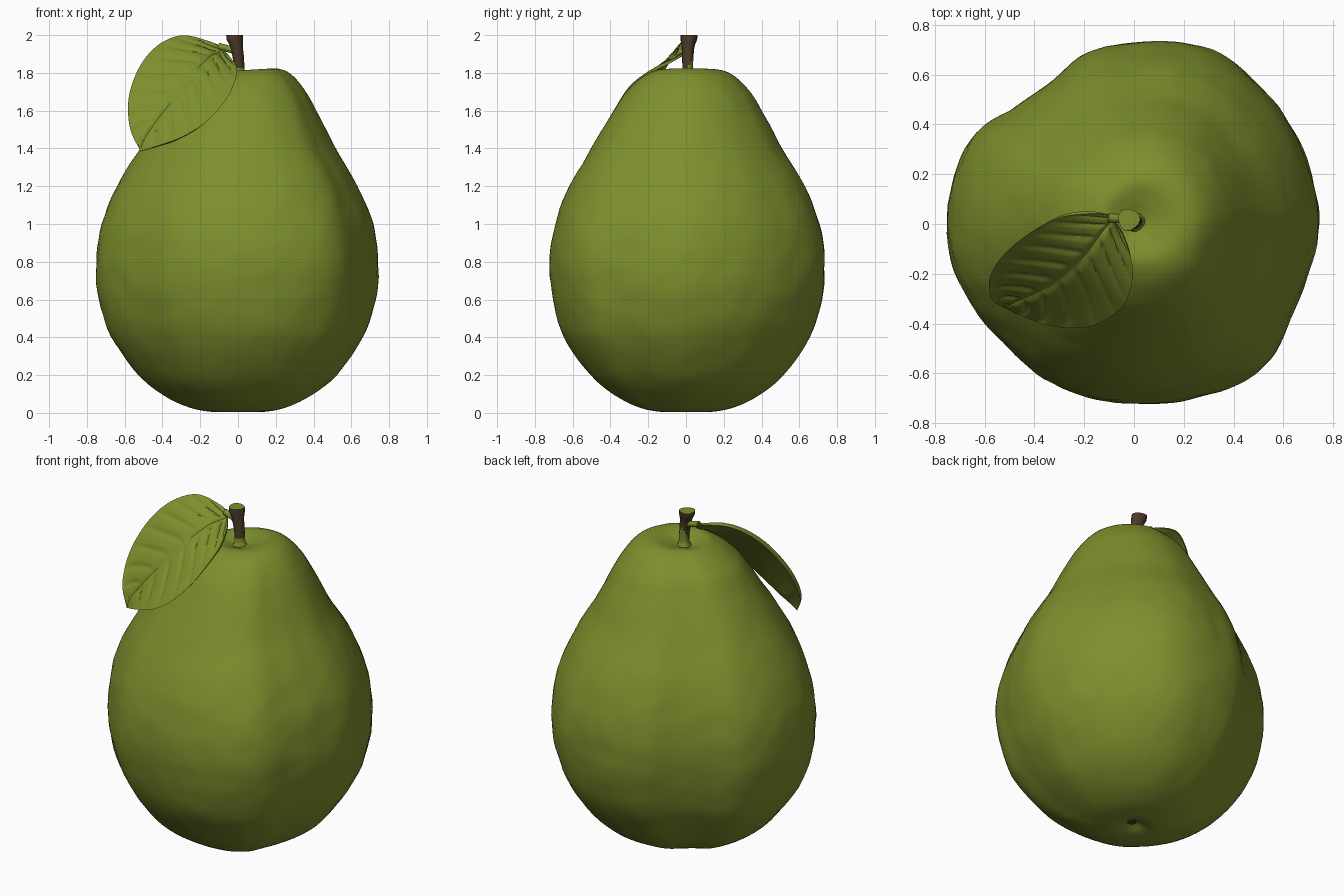
import bpy
import bmesh
import math
from mathutils import Vector, noise

cube = bpy.data.objects.get("Cube")
if cube:
    bpy.data.objects.remove(cube, do_unlink=True)


def make_material(name, rgb):
    mat = bpy.data.materials.new(name)
    mat.use_nodes = True
    color = (*rgb, 1.0)
    mat.diffuse_color = color
    shader = next(n for n in mat.node_tree.nodes if n.type == "BSDF_PRINCIPLED")
    shader.inputs["Base Color"].default_value = color
    shader.inputs["Roughness"].default_value = 0.7
    return mat


green = make_material("fruit green", (0.205, 0.275, 0.026))
brown = make_material("stem brown", (0.075, 0.041, 0.021))


def clamp(value):
    return min(max(value, 0), 1)


def spline(points, steps, closed=False):
    """Smooth curve through numbers or vectors, sampled evenly per span."""
    if closed:
        padded = [points[-1], *points, points[0], points[1]]
    else:
        padded = [points[0], *points, points[-1]]
    result = []
    for a, b, c, d in zip(padded, padded[1:], padded[2:], padded[3:]):
        for k in range(steps):
            t = k / steps
            result.append((b * 2 + (c - a) * t + (a * 2 - b * 5 + c * 4 - d) * t**2
                           + (b * 3 - a - c * 3 + d) * t**3) * 0.5)
    if not closed:
        result.append(points[-1])
    return result


def loft(name, rows, materials, caps=False):
    """Skin a mesh over equal closed rings of points."""
    bm = bmesh.new()
    grid = [[bm.verts.new(p) for p in row] for row in rows]
    count = len(grid[0])
    for low, high in zip(grid, grid[1:]):
        for i in range(count):
            j = (i + 1) % count
            bm.faces.new((low[i], low[j], high[j], high[i]))
    if caps:
        bm.faces.new(grid[-1])
        bm.faces.new(grid[0][::-1])
    bmesh.ops.remove_doubles(bm, verts=bm.verts, dist=0.0001)
    bmesh.ops.recalc_face_normals(bm, faces=bm.faces)
    mesh = bpy.data.meshes.new(name)
    bm.to_mesh(mesh)
    bm.free()
    obj = bpy.data.objects.new(name, mesh)
    bpy.context.collection.objects.link(obj)
    for mat in materials:
        mesh.materials.append(mat)
    bpy.ops.object.select_all(action="DESELECT")
    obj.select_set(True)
    bpy.context.view_layer.objects.active = obj
    bpy.ops.object.shade_smooth_by_angle(angle=math.radians(50))
    return obj


# Fruit body: a pear-shaped profile turned around an uneven, lobed outline,
# leaning slightly at the shoulder
profile = [Vector(p) for p in (
    (0, .04), (.03, .032), (.08, .012), (.14, .006), (.25, .028), (.38, .09), (.515, .2),
    (.655, .4), (.718, .6), (.735, .8), (.705, 1), (.626, 1.2), (.51, 1.4),
    (.395, 1.6), (.33, 1.7), (.245, 1.785), (.165, 1.82), (.09, 1.805), (.04, 1.785),
    (0, 1.78))]
outline = [.742, .738, .74, .745, .758, .752, .725, .71, .66, .665, .73, .745,
           .748, .742, .72, .705, .714, .715, .718, .735, .757, .768, .73, .728]
lobes = spline(outline, 5, closed=True)
lean = Vector((.035, .015, 0))
body_rows = []
for r, z in spline(profile, 5):
    r = max(r, 0)
    lobe_strength = 1 - 0.4 * clamp((z - 1) / 0.8)
    shift = lean * clamp((z - 1.4) / 0.4) * clamp(r / 0.2)
    row = []
    for i, lobe in enumerate(lobes):
        angle = math.tau * i / len(lobes)
        radius = r * (1 + (lobe / 0.732 - 1) * lobe_strength)
        p = Vector((radius * math.cos(angle), radius * math.sin(angle), z))
        bump = noise.noise(p * 4) * 0.01 + noise.noise(p * 11) * 0.007
        scale = 1 + bump * clamp(r / 0.3)
        tilt = (0.06 * p.x - 0.006) * clamp((z - 1.7) / 0.1)
        row.append(Vector((p.x * scale, p.y * scale, z + tilt)) + shift)
    body_rows.append(row)
loft("fruit_body", body_rows, [green])

# Dried blossom end sunk in the dimple underneath
bpy.ops.mesh.primitive_cone_add(vertices=10, radius1=0.024, radius2=0.03,
                                depth=0.03, location=(0.025, 0.012, 0.034))
blossom = bpy.context.object
blossom.name = "blossom_end"
blossom.data.materials.append(brown)

# Stem: flared rod, green on the cut top and at the foot, higher at the back
stem_rings = [Vector(p) for p in (
    (.005, .01, 1.76, .05), (.005, .01, 1.795, .032), (.005, .01, 1.825, .028),
    (0, .01, 1.88, .03), (-.01, .012, 1.94, .034),
    (-.019, .016, 1.975, .043), (-.021, .018, 2, .044))]
stem_rows = []
for x, y, z, r in spline(stem_rings, 3):
    row = []
    for i in range(14):
        angle = math.tau * i / 14
        uneven = r * (1 + 0.07 * math.sin(3 * angle + 1))
        row.append((x + uneven * math.cos(angle), y + uneven * math.sin(angle), z))
    stem_rows.append(row)
stem = loft("stem", stem_rows, [green, brown], caps=True)
for face in stem.data.polygons:
    bark_start = 1.825 + 2.5 * max(0, face.center.y - 0.012)
    face.material_index = int(face.center.z > bark_start and face.normal.z < 0.9)

# Leaf: blade spanned between its upper and lower edges, with veins pressed
# into the front and a smooth back
base, tip = Vector((-.09, .03, 1.94)), Vector((-.515, -.34, 1.385))
upper = [base, *map(Vector, (
    (-.15, .045, 1.965), (-.28, .035, 1.995), (-.38, -.01, 1.97), (-.47, -.07, 1.9),
    (-.54, -.14, 1.79), (-.58, -.22, 1.65), (-.57, -.3, 1.5))), tip]
lower = [base, *map(Vector, (
    (-.04, -.05, 1.88), (-.005, -.17, 1.82), (-.02, -.28, 1.74), (-.07, -.35, 1.645),
    (-.17, -.405, 1.535), (-.3, -.41, 1.455), (-.43, -.375, 1.41))), tip]
leaf_normal = Vector((-.1, -.79, .61))
leaf_rows = []
edges = list(zip(spline(upper, 12), spline(lower, 12)))
for k, (a, b) in enumerate(edges):
    t = k / (len(edges) - 1)
    width = min(1, (a - b).length / 0.3)
    front, back = [], []
    for i in range(41):
        s = i / 20 - 1
        phase = (t - 0.17 * abs(s)) * 10 % 1 - 0.5
        vein = math.exp(-(phase / 0.12) ** 2) * min(1, 6 * abs(s)) * (1 - s**4)
        rib = math.exp(-(s / 0.06) ** 2)
        bow = 0.018 * (1 - s * s)
        p = a.lerp(b, (s + 1) / 2)
        front.append(p - leaf_normal * (bow + 0.012 * max(vein, rib) - 0.006) * width)
        back.append(p - leaf_normal * (bow + 0.012) * width)
    leaf_rows.append(front + back[-2:0:-1])
loft("leaf", leaf_rows, [green])

# Leaf stalk joining the blade to the stem
curve = bpy.data.curves.new("leaf_stalk", "CURVE")
curve.dimensions = "3D"
curve.bevel_depth = 0.018
curve.bevel_resolution = 2
curve.use_fill_caps = True
path = curve.splines.new("POLY")
path.points.add(2)
for point, co in zip(path.points, ((-.01, .012, 1.915), (-.06, .022, 1.93), (-.105, .025, 1.942))):
    point.co = (*co, 1)
curve.materials.append(green)
stalk = bpy.data.objects.new("leaf_stalk", curve)
bpy.context.collection.objects.link(stalk)
